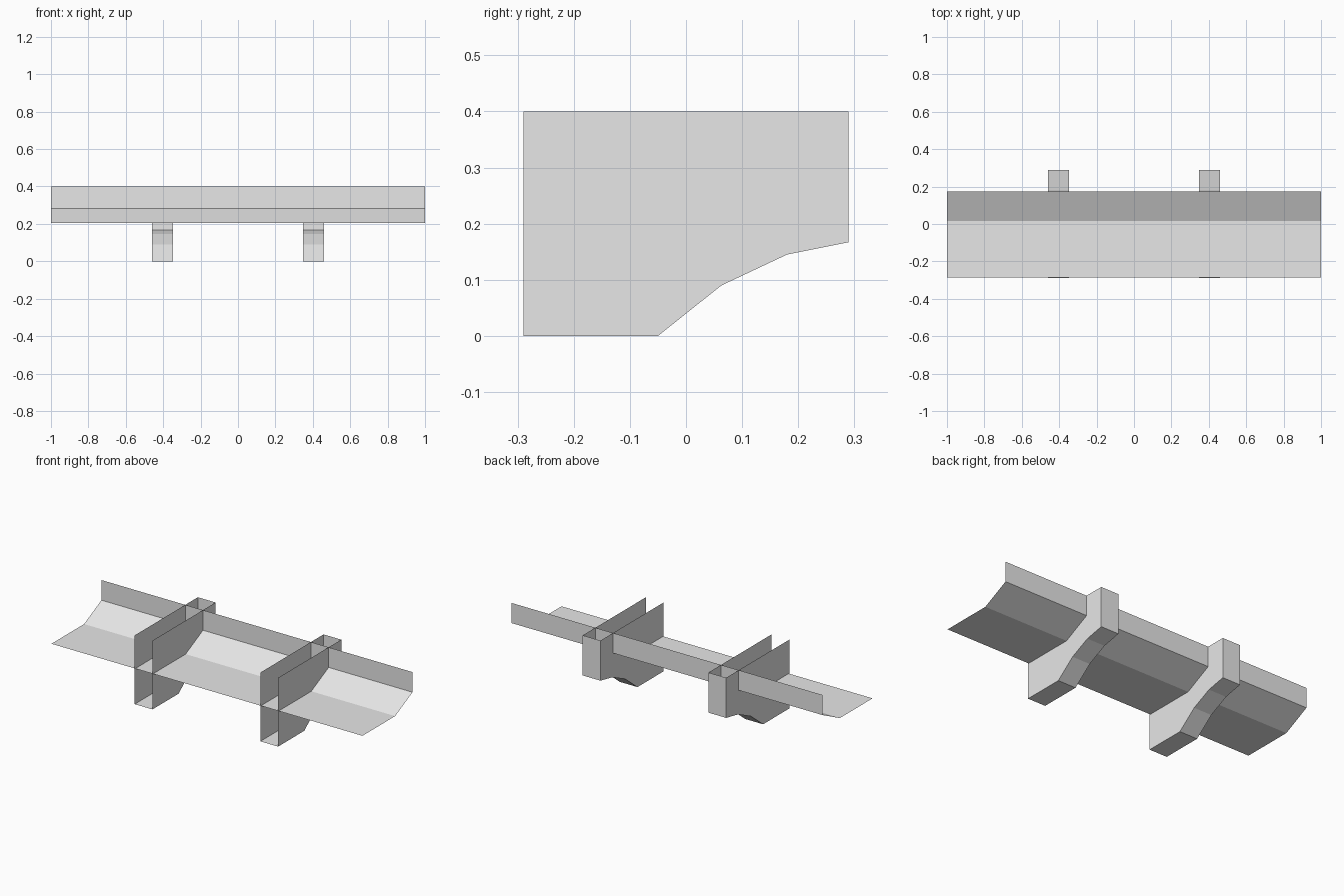
import bpy
import bmesh

cube = bpy.data.objects.get("Cube")
if cube:
    bpy.data.objects.remove(cube, do_unlink=True)

grey = bpy.data.materials.new("light_grey")
grey.use_nodes = True
colour = (0.8, 0.8, 0.8, 1)
grey.diffuse_color = colour
bsdf = next(n for n in grey.node_tree.nodes if n.type == 'BSDF_PRINCIPLED')
bsdf.inputs["Base Color"].default_value = colour


def sheet(name, path, x0, x1, side=None):
    """Sweep a (y, z) path along x; optional side corners close both flanks."""
    bm = bmesh.new()
    left = [bm.verts.new((x0, y, z)) for y, z in path]
    right = [bm.verts.new((x1, y, z)) for y, z in path]
    for i in range(len(path) - 1):
        bm.faces.new((left[i], left[i + 1], right[i + 1], right[i]))
    if side:
        for row, x in ((left, x0), (right, x1)):
            bm.faces.new(row + [bm.verts.new((x, y, z)) for y, z in side])
        bmesh.ops.recalc_face_normals(bm, faces=bm.faces)
    else:
        bmesh.ops.reverse_faces(bm, faces=bm.faces)
    mesh = bpy.data.meshes.new(name)
    bm.to_mesh(mesh)
    bm.free()
    mesh.materials.append(grey)
    obj = bpy.data.objects.new(name, mesh)
    bpy.context.collection.objects.link(obj)
    return obj


# Long folded shelf: flat tray, sloped fold, upright back
sheet("shelf_panel",
      [(-0.285, 0.205), (0.015, 0.205), (0.174, 0.283), (0.174, 0.4)], -1, 1)

# Two hollow brackets, open at the front and top
under = [(-0.29, 0), (-0.05, 0), (0.063, 0.09), (0.18, 0.145),
         (0.29, 0.167), (0.29, 0.4)]
for name, x in (("right_bracket", -0.404), ("left_bracket", 0.404)):
    sheet(name, under, x - 0.057, x + 0.057, side=[(-0.29, 0.4)])
